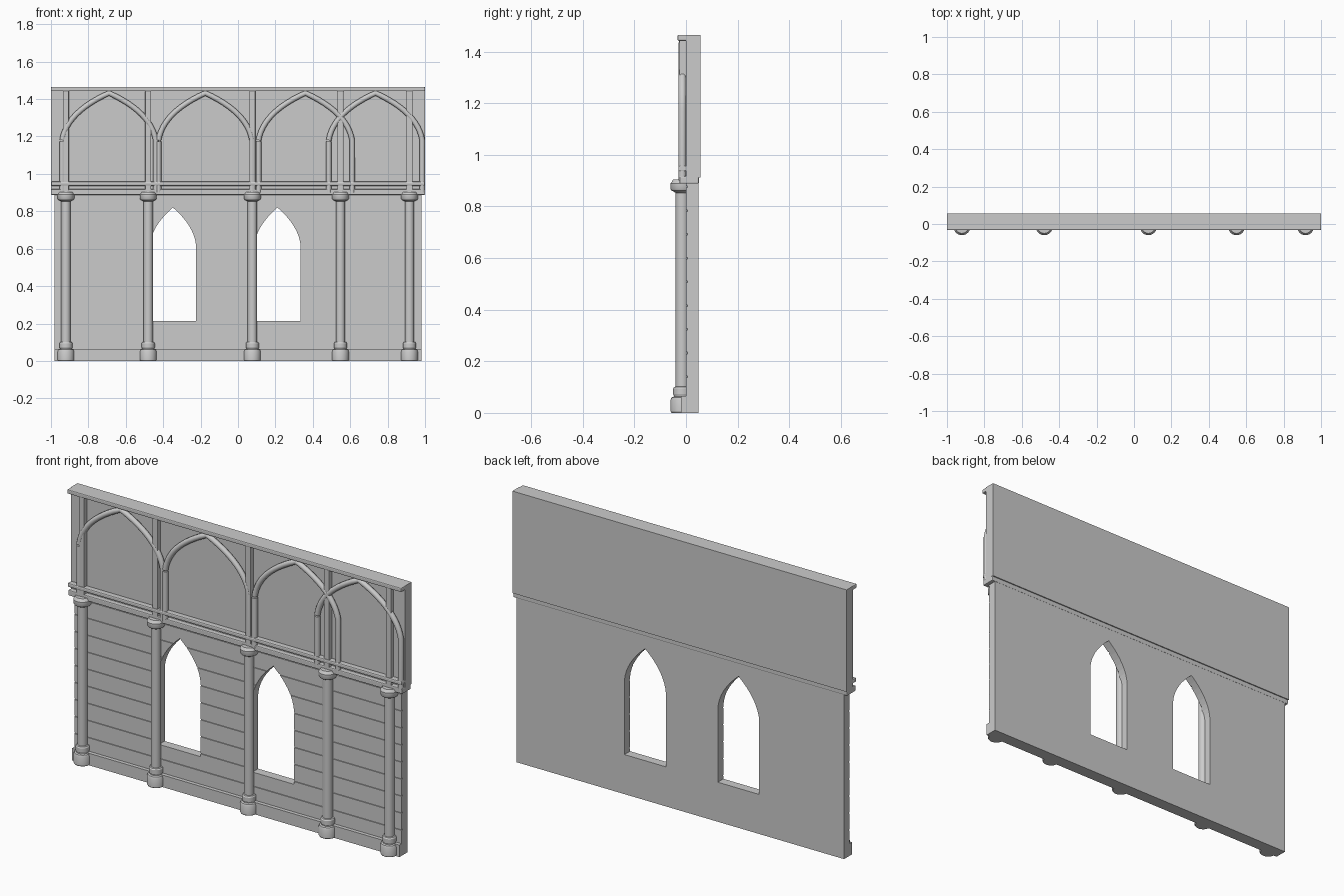
import bpy, bmesh
from mathutils import Vector

cube = bpy.data.objects.get("Cube")
if cube:
    bpy.data.objects.remove(cube, do_unlink=True)

stone = bpy.data.materials.new("grey stone")
stone.use_nodes = True
GREY = (0.6, 0.6, 0.6, 1)
stone.diffuse_color = GREY
stone.node_tree.nodes["Principled BSDF"].inputs["Base Color"].default_value = GREY


def add_object(name, bm, smooth=False):
    bmesh.ops.recalc_face_normals(bm, faces=bm.faces)
    mesh = bpy.data.meshes.new(name)
    bm.to_mesh(mesh)
    bm.free()
    mesh.materials.append(stone)
    ob = bpy.data.objects.new(name, mesh)
    bpy.context.collection.objects.link(ob)
    if smooth:
        bpy.ops.object.select_all(action='DESELECT')
        ob.select_set(True)
        bpy.context.view_layer.objects.active = ob
        bpy.ops.object.shade_smooth_by_angle()
    return ob


def extrude_outline(name, points, offset):
    """Solid prism from a closed outline."""
    bm = bmesh.new()
    face = bm.faces.new([bm.verts.new(p) for p in points])
    grown = bmesh.ops.extrude_face_region(bm, geom=[face])["geom"]
    moved = [v for v in grown if isinstance(v, bmesh.types.BMVert)]
    bmesh.ops.translate(bm, verts=moved, vec=offset)
    return add_object(name, bm)


def box(name, x, y, z, bevel=0):
    pts = [(x[0], y[0], z[0]), (x[0], y[1], z[0]), (x[0], y[1], z[1]), (x[0], y[0], z[1])]
    ob = extrude_outline(name, pts, (x[1] - x[0], 0, 0))
    if bevel:
        mod = ob.modifiers.new("Bevel", 'BEVEL')
        mod.width, mod.segments = bevel, 2
    return ob


def turned(name, x, y, profile, sides=24):
    """Lathe a radius/height profile around a vertical axis."""
    bm = bmesh.new()
    verts = [bm.verts.new((x + r, y, z)) for r, z in profile]
    edges = [bm.edges.new(pair) for pair in zip(verts, verts[1:])]
    bmesh.ops.spin(bm, geom=verts + edges, cent=(x, y, 0), axis=(0, 0, 1),
                   angle=6.283185307, steps=sides)
    bmesh.ops.remove_doubles(bm, verts=bm.verts, dist=0.0001)
    return add_object(name, bm, smooth=True)


def tube(name, points, radius, sides=12):
    """Sweep a circle along a path lying parallel to the wall."""
    curve = bpy.data.curves.new(name, 'CURVE')
    curve.dimensions = '3D'
    curve.bevel_depth = radius
    curve.bevel_resolution = sides // 4
    curve.use_fill_caps = True
    spline = curve.splines.new('POLY')
    spline.points.add(len(points) - 1)
    for p, co in zip(spline.points, points):
        p.co = (*co, 1)
    spline.use_smooth = True
    curve.materials.append(stone)
    ob = bpy.data.objects.new(name, curve)
    bpy.context.collection.objects.link(ob)
    return ob


def quadratic(a, b, c, steps):
    a, b, c = Vector(a), Vector(b), Vector(c)
    return [a * (1 - t) ** 2 + b * 2 * t * (1 - t) + c * t * t
            for t in (i / steps for i in range(steps + 1))]


# Lower wall: side profile with horizontal board grooves, extruded along x
profile = [(0.048, 0), (0, 0)]
for row in range(9):
    z = 0.14 + row * 0.092
    profile += [(0, z - 0.003), (0.005, z - 0.003), (0.005, z + 0.003), (0, z + 0.003)]
profile += [(0, 0.91), (0.048, 0.91)]
wall = extrude_outline("lower_wall", [(-0.98, y, z) for y, z in profile], (1.96, 0, 0))

# Pointed window openings cut through the lower wall
for i, x in enumerate((-0.348, 0.211)):
    right = quadratic((0.124, 0.615), (0.115, 0.72), (0, 0.82), 8)
    outline = [(0.124, 0.214)] + [tuple(p) for p in right]
    outline += [(-px, pz) for px, pz in reversed(outline[:-1])]
    cutter = extrude_outline(f"window_cutter_{i + 1}", [(x + px, -0.1, pz) for px, pz in outline],
                             (0, 0.3, 0))
    cutter.hide_render = True
    cutter.hide_set(True)
    cut = wall.modifiers.new("Window", 'BOOLEAN')
    cut.object, cut.operation, cut.solver = cutter, 'DIFFERENCE', 'EXACT'

# Apply the cuts, then discard the cutters
bpy.context.view_layer.update()
cut_mesh = bpy.data.meshes.new_from_object(wall.evaluated_get(bpy.context.evaluated_depsgraph_get()))
wall.modifiers.clear()
wall.data = cut_mesh
for ob in [o for o in bpy.data.objects if o.name.startswith("window_cutter")]:
    bpy.data.objects.remove(ob, do_unlink=True)

# Plinth, upper wall and horizontal mouldings
box("plinth", (-0.98, 0.98), (-0.02, 0.01), (0, 0.065))
box("upper_wall", (-1, 1), (0, 0.056), (0.913, 1.465))
box("floor_ledge", (-1, 1), (-0.025, 0.05), (0.888, 0.918), 0.005)
box("floor_rail", (-1, 1), (-0.03, 0.002), (0.936, 0.958), 0.006)
box("cornice", (-1, 1), (-0.033, 0.01), (1.442, 1.465), 0.005)

# Columns with round bases and capitals, and the ribs above them
column_profile = [
    (0, 0), (0.041, 0), (0.045, 0.006), (0.045, 0.05), (0.041, 0.06), (0.032, 0.063),
    (0.032, 0.067), (0.035, 0.072), (0.035, 0.094), (0.031, 0.1), (0.025, 0.102),
    (0.025, 0.852), (0.032, 0.857), (0.041, 0.861), (0.045, 0.868), (0.045, 0.889),
    (0.04, 0.896), (0.035, 0.904), (0, 0.904)]
for i, x in enumerate((-0.92, -0.48, 0.077, 0.548, 0.917)):
    turned(f"column_{i + 1}", x, -0.015, column_profile)
    box(f"upper_rib_{i + 1}", (x - 0.016, x + 0.016), (-0.026, 0.002), (0.9, 1.445), 0.004)

# Pointed arches in relief on the upper wall
Y = -0.014
for i, x in enumerate((-0.69, -0.175, 0.36, 0.735)):
    half = [tuple(p) for p in quadratic((0.25, 1.18), (0.225, 1.33), (0, 1.432), 12)]
    path = [(-px, pz) for px, pz in half] + half[-2::-1] + [(0.25, 0.9)]
    tube(f"arch_{i + 1}", [(x + px, Y, pz) for px, pz in path], 0.015)
    tube(f"arch_left_leg_{i + 1}", [(x - 0.25, Y, 0.9), (x - 0.25, Y, 1.172)], 0.015)
